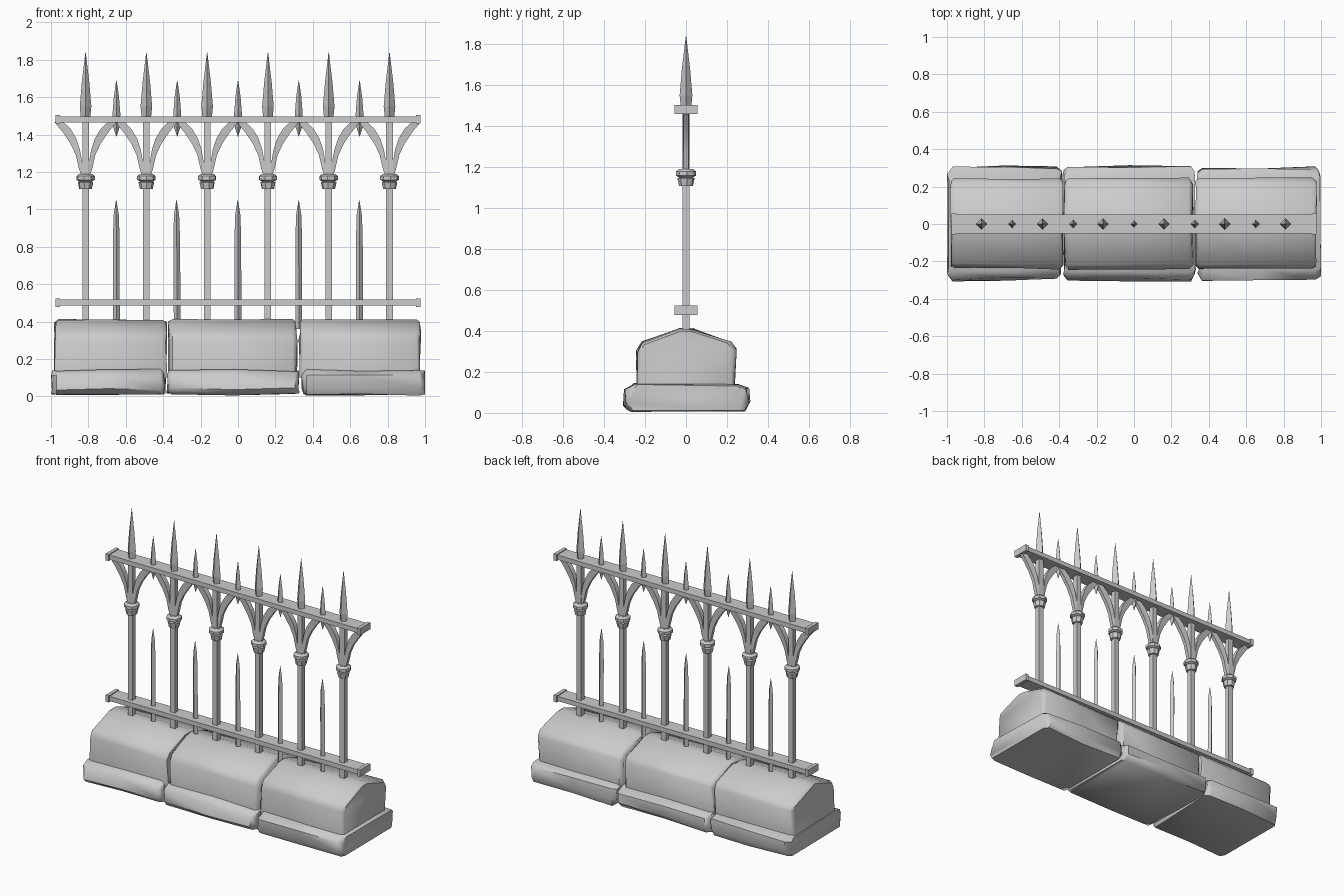
import bpy, bmesh, math, random
from mathutils import Vector

cube = bpy.data.objects.get("Cube")
if cube:
    bpy.data.objects.remove(cube, do_unlink=True)
random.seed(4)

grey = bpy.data.materials.new("light grey")
grey.use_nodes = True
tone = (0.6, 0.6, 0.6, 1)
grey.diffuse_color = tone
grey.node_tree.nodes["Principled BSDF"].inputs["Base Color"].default_value = tone


def finish(name, bm, angle=None):
    bmesh.ops.recalc_face_normals(bm, faces=bm.faces)
    mesh = bpy.data.meshes.new(name)
    bm.to_mesh(mesh)
    bm.free()
    mesh.materials.append(grey)
    ob = bpy.data.objects.new(name, mesh)
    bpy.context.collection.objects.link(ob)
    if angle:
        bpy.ops.object.select_all(action='DESELECT')
        ob.select_set(True)
        bpy.context.view_layer.objects.active = ob
        bpy.ops.object.shade_smooth_by_angle(angle=math.radians(angle))
    return ob


def loft(bm, rings):
    """Skin a list of equal-length point rings and cap both ends."""
    rows = [[bm.verts.new(p) for p in ring] for ring in rings]
    n = len(rows[0])
    for a, b in zip(rows, rows[1:]):
        for i in range(n):
            j = (i + 1) % n
            bm.faces.new((a[i], a[j], b[j], b[i]))
    bm.faces.new(rows[0])
    bm.faces.new(rows[-1])


def turned(bm, x, profile, sides=4, twist=0.0, lean=0.0):
    """Vertical bar from (radius, height) pairs."""
    z0 = profile[0][1]
    loft(bm, [[(x + lean * (z - z0) + r * math.cos(twist + math.tau * i / sides),
                r * math.sin(twist + math.tau * i / sides), z)
               for i in range(sides)] for r, z in profile])


def box(bm, x0, x1, y0, y1, z0, z1):
    loft(bm, [[(x, y0, z0), (x, y1, z0), (x, y1, z1), (x, y0, z1)] for x in (x0, x1)])


def stone(name, profile, x0, x1, inset, mid, shrink, jitter):
    """Rough block: a cross-section along x, worn smaller at both ends."""
    bm = bmesh.new()
    span = x1 - x0
    stations = [(0, shrink), (inset / span, 1), (0.5, 1), (1 - inset / span, 1), (1, shrink)]
    rings = []
    for t, s in stations:
        rings.append([(x0 + t * span + (random.uniform(0, jitter) if t == 0 else
                                        -random.uniform(0, jitter) if t == 1 else 0),
                       y * s + random.uniform(-jitter, jitter) * 0.6,
                       mid + (z - mid) * s + random.uniform(-jitter, jitter) * 0.4)
                      for y, z in profile])
    loft(bm, rings)
    return finish(name, bm, 50)


# Stone base: three gabled blocks on three worn plinth slabs
body = [(-0.235, 0.1), (0.23, 0.1), (0.245, 0.31), (0.215, 0.345),
        (0.03, 0.41), (-0.03, 0.41), (-0.215, 0.345), (-0.24, 0.3)]
slab = [(-0.275, 0.01), (0.28, 0.01), (0.305, 0.05), (0.3, 0.12),
        (0.26, 0.14), (-0.25, 0.14), (-0.295, 0.11), (-0.3, 0.04)]
for side, b0, b1, s0, s1 in (("right", -0.985, -0.375, -1, -0.385),
                             ("middle", -0.375, 0.318, -0.385, 0.335),
                             ("left", 0.322, 0.98, 0.335, 1)):
    stone(side + "_stone_block", body, b0, b1, 0.025, 0.2, 0.94, 0.012)
    stone(side + "_plinth_slab", slab, s0, s1, 0.03, 0.07, 0.92, 0.016)

# Horizontal rails with end lips
for name, z in (("lower_rail", 0.502), ("upper_rail", 1.482)):
    bm = bmesh.new()
    box(bm, -0.965, 0.965, -0.05, 0.05, z - 0.016, z + 0.016)
    for s in (-1, 1):
        box(bm, s * 0.952, s * 0.976, -0.057, 0.057, z - 0.024, z + 0.022)
    finish(name, bm)

# Main posts with spear tips, capitals and arched brackets
posts = [-0.815 + 0.325 * i for i in range(6)]
quarter = math.pi / 4
outer = [(0.022, 1.175), (0.036, 1.22), (0.052, 1.29), (0.08, 1.35), (0.12, 1.41), (0.166, 1.467)]
inner = [(0.012, 1.175), (0.016, 1.24), (0.03, 1.32), (0.05, 1.38), (0.08, 1.43), (0.118, 1.467)]
for i, x in enumerate(posts, 1):
    bm = bmesh.new()
    turned(bm, x, [(0.025, 0.36), (0.025, 1.48)], twist=quarter)
    finish(f"post_{i}", bm)

    bm = bmesh.new()
    turned(bm, x, [(0.024, 1.48), (0.031, 1.55), (0.02, 1.68), (0.001, 1.84)])
    finish(f"post_spike_{i}", bm)

    bm = bmesh.new()
    turned(bm, x, [(0.034, 1.108), (0.042, 1.145), (0.034, 1.15), (0.05, 1.158),
                   (0.05, 1.178), (0.034, 1.19)], sides=8, twist=quarter / 2 + i)
    finish(f"capital_{i}", bm, 30)

    bm = bmesh.new()
    for s in (-1, 1):
        loft(bm, [[(x + s * o[0], -0.012, o[1]), (x + s * o[0], 0.012, o[1]),
                   (x + s * n[0], 0.017, n[1]), (x + s * n[0], -0.017, n[1])]
                  for o, n in zip(outer, inner)])
    finish(f"arch_brackets_{i}", bm, 35)

# Short pickets and small double-pointed spikes between the posts
for i in range(5):
    x = -0.65 + 0.325 * i
    bm = bmesh.new()
    turned(bm, x, [(0.018, 0.36), (0.018, 0.84), (0.014, 0.97), (0.001, 1.05)],
           lean=random.uniform(-0.008, 0.008))
    finish(f"short_picket_{i + 1}", bm)

    bm = bmesh.new()
    turned(bm, x, [(0.001, 1.39), (0.017, 1.44), (0.021, 1.51), (0.014, 1.6), (0.001, 1.69)])
    finish(f"small_spike_{i + 1}", bm)
